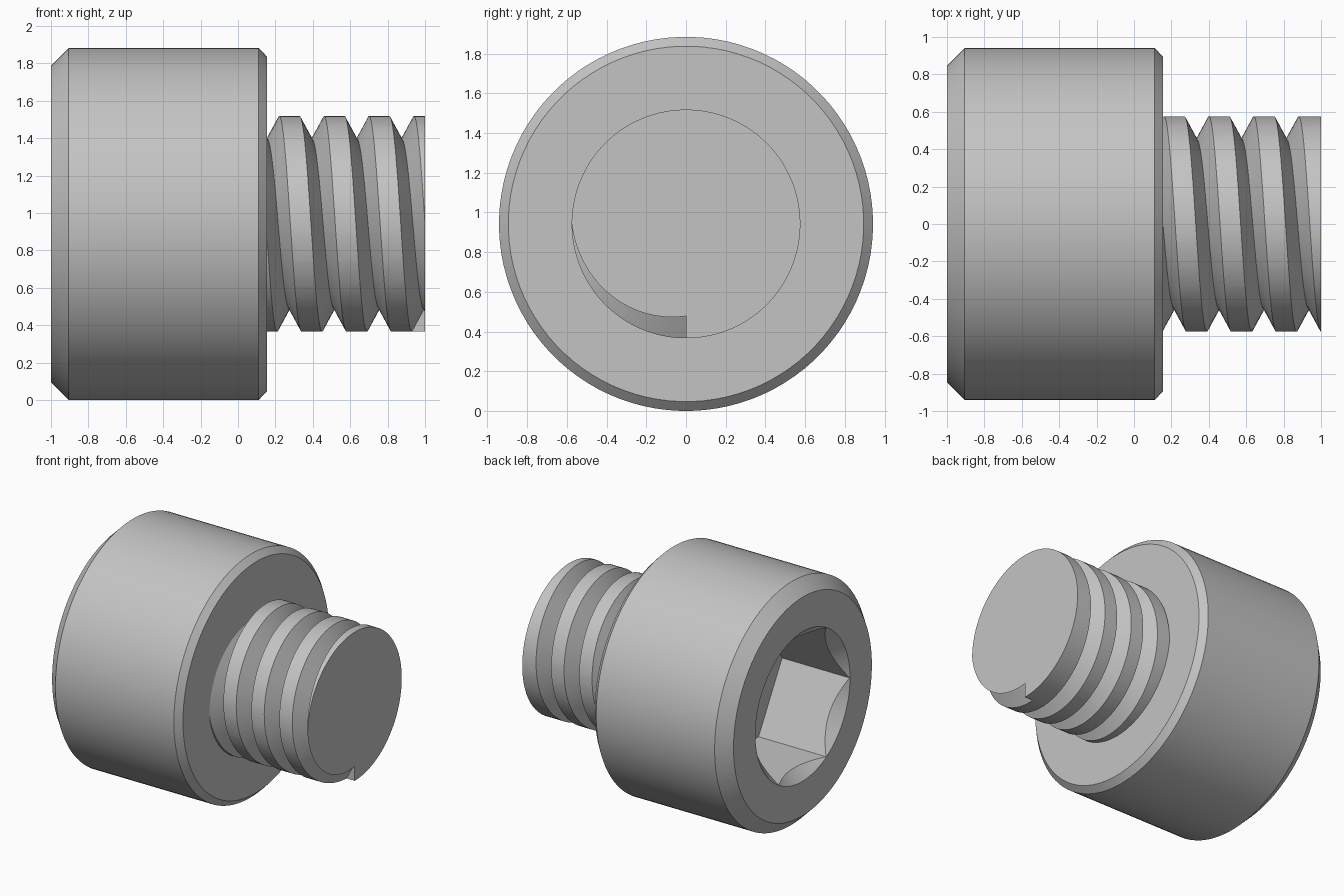
import bpy, bmesh
from math import pi, sin, cos, radians
from mathutils import Vector

old = bpy.data.objects.get("Cube")
if old:
    bpy.data.objects.remove(old, do_unlink=True)

HEAD_R = 0.942        # head radius, also the height of the axis
THREAD_R = 0.576      # thread crest radius
ROOT_R = 0.455        # thread root radius
PITCH = 0.24
SOCKET_R = 0.577      # corner radius of the hexagon
FACE_X = -1 + 0.58    # socket floor

steel = bpy.data.materials.new("steel_grey")
steel.use_nodes = True
steel.diffuse_color = (0.55, 0.55, 0.55, 1)
steel.node_tree.nodes["Principled BSDF"].inputs["Base Color"].default_value = (0.55, 0.55, 0.55, 1)


def at(x, r, a):
    """Point around the screw axis; angle 0 points down, then turns to +y."""
    return Vector((x, r * sin(a), HEAD_R - r * cos(a)))


def skin(name, sections):
    """Closed solid through a row of equal point loops."""
    bm = bmesh.new()
    loops = [[bm.verts.new(p) for p in s] for s in sections]
    n = len(loops[0])
    for a, b in zip(loops, loops[1:]):
        for i in range(n):
            j = (i + 1) % n
            bm.faces.new((a[i], a[j], b[j], b[i]))
    bm.faces.new(loops[0])
    bm.faces.new(loops[-1])
    bmesh.ops.recalc_face_normals(bm, faces=bm.faces)
    mesh = bpy.data.meshes.new(name)
    bm.to_mesh(mesh)
    bm.free()
    mesh.materials.append(steel)
    ob = bpy.data.objects.new(name, mesh)
    bpy.context.collection.objects.link(ob)
    return ob


def lathe(name, profile, sides=96, phase=0.5):
    return skin(name, [[at(x, r, 2 * pi * (i + phase) / sides) for i in range(sides)]
                       for x, r in profile])


def cut(ob, cutter):
    mod = ob.modifiers.new("cut", 'BOOLEAN')
    mod.operation = 'DIFFERENCE'
    mod.solver = 'EXACT'
    mod.object = cutter
    cutter.hide_render = True
    activate(ob)
    bpy.ops.object.modifier_apply(modifier=mod.name)
    bpy.data.objects.remove(cutter, do_unlink=True)


def activate(ob):
    bpy.ops.object.select_all(action='DESELECT')
    ob.select_set(True)
    bpy.context.view_layer.objects.active = ob


# Head with chamfered rims
head = lathe("head", [(-1, 0.847), (-0.905, HEAD_R), (0.11, HEAD_R), (0.155, 0.895)])

# Hexagonal socket with a conical lead-in
cut(head, lathe("socket_cutter", [(-1.1, SOCKET_R), (FACE_X, SOCKET_R)], 6))
cut(head, lathe("lead_in_cutter", [(-1.05, SOCKET_R + 0.052), (-0.88, SOCKET_R - 0.118)]))

# Threaded shank: a V groove swept along a helix and cut from a cylinder
shank = lathe("threaded_shank", [(0, THREAD_R), (1, THREAD_R)])
OUTER_R = 0.62
half = (OUTER_R - ROOT_R) * 0.065 / (THREAD_R - ROOT_R)
steps = 72
groove = []
for i in range(-steps, 3 * steps + 1):
    a = 2 * pi * i / steps
    x = 0.275 + PITCH * i / steps
    groove.append([at(x - half, OUTER_R, a), at(x, ROOT_R, a), at(x + half, OUTER_R, a)])
cut(shank, skin("groove_cutter", groove))

for ob in (head, shank):
    activate(ob)
    bpy.ops.object.shade_smooth_by_angle(angle=radians(25))
